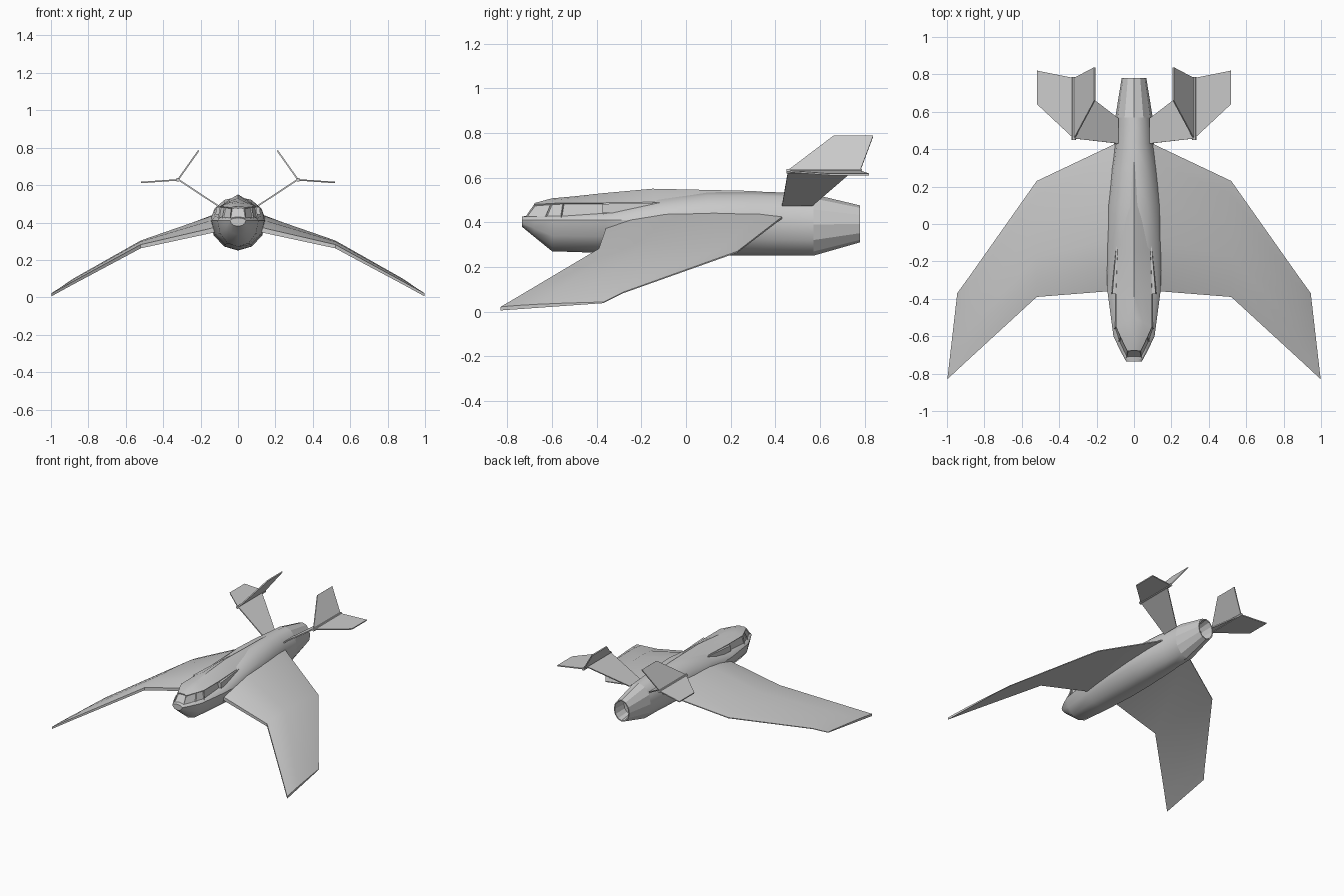
import bpy, bmesh
from math import sin, cos, pi
from mathutils import Vector

if "Cube" in bpy.data.objects:
    bpy.data.objects.remove(bpy.data.objects["Cube"])


def finish(name, bm, angle=None, mirror=False, thick=0):
    bmesh.ops.recalc_face_normals(bm, faces=bm.faces[:])
    me = bpy.data.meshes.new(name)
    bm.to_mesh(me)
    bm.free()
    ob = bpy.data.objects.new(name, me)
    bpy.context.collection.objects.link(ob)
    if angle:
        bpy.ops.object.select_all(action='DESELECT')
        ob.select_set(True)
        bpy.context.view_layer.objects.active = ob
        bpy.ops.object.shade_smooth_by_angle(angle=angle)
    if thick:
        m = ob.modifiers.new("thickness", 'SOLIDIFY')
        m.thickness, m.offset = thick, 0
    if mirror:
        ob.modifiers.new("mirror", 'MIRROR')
    return ob


def loft(rings, closed=True, caps=(True, True)):
    """Skin a row of point rings; return the bmesh, the face strips and the start cap."""
    bm = bmesh.new()
    vs = [[bm.verts.new(p) for p in r] for r in rings]
    n = len(rings[0])
    strips = []
    for a, b in zip(vs, vs[1:]):
        strips.append([bm.faces.new((a[i], a[(i + 1) % n], b[(i + 1) % n], b[i]))
                       for i in range(n if closed else n - 1)])
    start = bm.faces.new(vs[0]) if caps[0] else None
    if caps[1]:
        bm.faces.new(vs[-1])
    return bm, strips, start


def oval(y, hw, zb, zm, zt, n=12):
    pts = []
    for i in range(n):
        a = 2 * pi * i / n
        s = sin(a)
        pts.append((hw * cos(a), y, zm + s * ((zt - zm) if s > 0 else (zm - zb))))
    return pts


# Fuselage hull
hull = [(-.735, .042, .38, .41, .425), (-.68, .072, .335, .41, .435),
        (-.60, .11, .27, .41, .442), (-.36, .142, .262, .41, .455),
        (-.12, .15, .252, .41, .515), (.10, .145, .25, .41, .538),
        (.30, .125, .25, .40, .538), (.43, .106, .25, .395, .533),
        (.57, .10, .25, .39, .525)]
bm, _, _ = loft([oval(*s) for s in hull], caps=(True, False))
finish("fuselage", bm, 0.7)

# Hollow tail nozzle with flat facets
noz = [(.57, .10, .25, .39, .525), (.78, .066, .31, .392, .475),
       (.78, .058, .318, .392, .467), (.68, .05, .33, .392, .455)]
bm, _, _ = loft([oval(*s) for s in noz], caps=(False, True))
finish("tail_nozzle", bm)

# Canopy and spine: base, window top and roof line at each station
stations = [((.042, -.718, .425), (.036, -.68, .480), (-.675, .484)),
            ((.085, -.63, .422), (.072, -.605, .484), (-.60, .507)),
            ((.108, -.56, .420), (.096, -.55, .487), (-.50, .516)),
            ((.108, -.37, .420), (.096, -.37, .487), (-.37, .530)),
            ((.100, -.15, .420), (.088, -.15, .490), (-.15, .550)),
            ((.080, .30, .420), (.070, .30, .490), (.30, .540)),
            ((.060, .50, .420), (.055, .50, .480), (.50, .522))]
rings = []
for base, band, (y, z) in stations:
    mid = (band[0] * .5, (band[1] + y) / 2, (band[2] + z) / 2 + .004)
    half = [base, band, mid]
    rings.append(half + [(0, y, z)] + [(-p[0], p[1], p[2]) for p in reversed(half)])
bm, strips, front = loft(rings, closed=False)
bmesh.ops.recalc_face_normals(bm, faces=bm.faces[:])
panes = [front] + [s[i] for s in strips[:3] for i in (0, -1)]
bmesh.ops.inset_individual(bm, faces=panes, thickness=.006, depth=-.006)
finish("canopy", bm, 0.5)

# Side intake fairings behind the windows
bm, _, _ = loft([[(x0, y, .442), (x1, y, .442), (x1 - .004, y, zt), (x0, y, zt)]
                 for y, x0, x1, zt in ((-.375, .085, .120, .482), (-.11, .07, .098, .488))])
finish("intake_fairing", bm, mirror=True)

# Gull wings: leading edge, trailing edge, camber height, edge thickness
wing = [((.06, -.35, .375), (.06, .45, .435), .058, .03),
        ((.14, -.36, .357), (.14, .41, .405), .052, .026),
        ((.52, -.39, .272), (.52, .23, .267), .026, .02),
        ((.885, -.725, .075), (.88, -.28, .085), .014, .016),
        ((.998, -.83, .013), (.945, -.37, .04), .004, .016)]
camber = [(0, 0), (.15, .7), (.35, 1), (.62, .85), (.88, .4), (1, 0)]
rings = []
for le, te, h, t in wing:
    le, te, up = Vector(le), Vector(te), Vector((0, 0, 1))
    top = [le.lerp(te, f) + up * (h * k + t / 2 * (1 - .7 * f)) for f, k in camber]
    low = [te - up * t * .15, le - up * t / 2]
    rings.append(top + low)
bm, _, _ = loft(rings)
finish("wing", bm, 0.5, mirror=True)

# Tail: slanted strut carrying a raised blade and an outer blade
plates = {
    "tail_strut": [(.085, .43, .475), (.32, .457, .63), (.32, .745, .63), (.085, .565, .475)],
    "upper_tail_blade": [(.32, .455, .63), (.21, .66, .785), (.21, .838, .785), (.32, .78, .63)],
    "outer_tail_blade": [(.32, .455, .628), (.518, .64, .614), (.518, .82, .614), (.32, .78, .628)],
}
for name, pts in plates.items():
    bm = bmesh.new()
    bm.faces.new([bm.verts.new(p) for p in pts])
    finish(name, bm, mirror=True, thick=.008)

# Slim rod where the tail blades meet
r = .011
bm, _, _ = loft([[(.322 + r * cos(i * pi / 3), y, .628 + r * sin(i * pi / 3)) for i in range(6)]
                 for y in (.45, .787)])
finish("tail_rod", bm, mirror=True)
